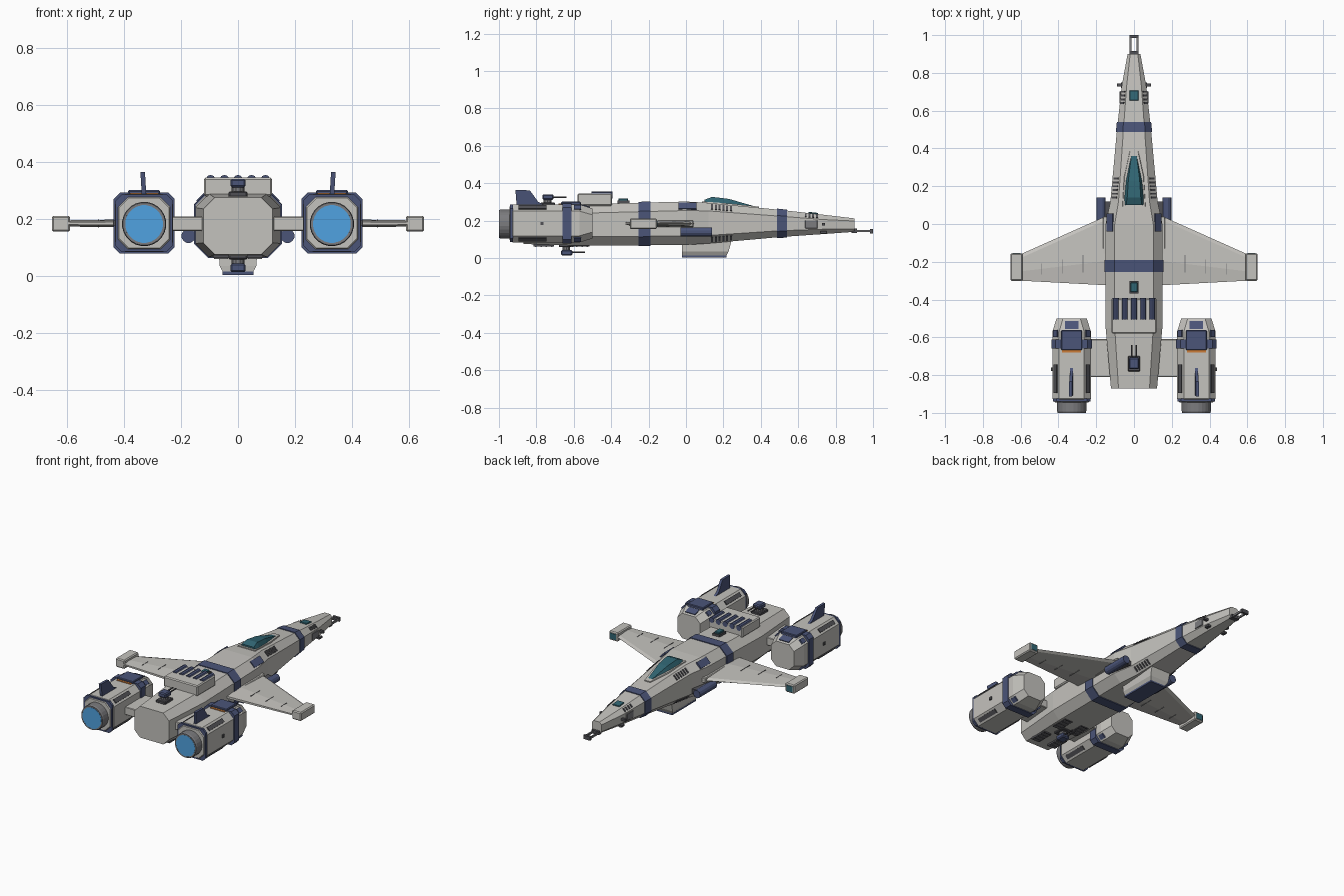
import bpy, bmesh, math
from mathutils import Matrix, Vector

if "Cube" in bpy.data.objects:
    bpy.data.objects.remove(bpy.data.objects["Cube"])


def mat(name, c):
    m = bpy.data.materials.new(name)
    m.diffuse_color = (*c, 1)
    m.use_nodes = True
    m.node_tree.nodes["Principled BSDF"].inputs["Base Color"].default_value = m.diffuse_color
    return m


HULL = mat("hull", (0.55, 0.54, 0.51))
NAVY = mat("navy", (0.07, 0.09, 0.19))
TEAL = mat("teal_glass", (0.03, 0.13, 0.17))
GLOW = mat("engine_glow", (0.08, 0.36, 0.75))
DARK = mat("dark_metal", (0.08, 0.08, 0.09))
METAL = mat("metal", (0.2, 0.2, 0.21))
ORANGE = mat("orange", (0.6, 0.2, 0.04))


def finish(name, bm, m):
    bmesh.ops.recalc_face_normals(bm, faces=bm.faces)
    me = bpy.data.meshes.new(name)
    bm.to_mesh(me)
    bm.free()
    me.materials.append(m)
    o = bpy.data.objects.new(name, me)
    bpy.context.collection.objects.link(o)
    return o


def skin(name, rings, m, closed=False):
    """Join equal rings of points into a solid (or a closed ring)."""
    bm = bmesh.new()
    vs = [[bm.verts.new(p) for p in r] for r in rings]
    n = len(vs[0])
    pairs = list(zip(vs, vs[1:] + vs[:1])) if closed else list(zip(vs, vs[1:]))
    for a, b in pairs:
        for i in range(n):
            bm.faces.new((a[i], a[(i + 1) % n], b[(i + 1) % n], b[i]))
    if not closed:
        bm.faces.new(vs[0])
        bm.faces.new(vs[-1])
    return finish(name, bm, m)


def octagon(y, w, zb, zt, c, cx=0):
    pts = [(w, zb + c), (w, zt - c), (w - c, zt), (c - w, zt),
           (-w, zt - c), (-w, zb + c), (c - w, zb), (w - c, zb)]
    return [(cx + x, y, z) for x, z in pts]


def box(name, loc, size, m=HULL, bevel=0, ry=0, rx=0):
    bm = bmesh.new()
    bmesh.ops.create_cube(bm, size=1)
    bmesh.ops.scale(bm, vec=size, verts=bm.verts)
    if bevel:
        bmesh.ops.bevel(bm, geom=bm.edges[:], offset=bevel, segments=1, affect='EDGES')
    bm.transform(Matrix.Translation(loc) @ Matrix.Rotation(ry, 4, 'Y') @ Matrix.Rotation(rx, 4, 'X'))
    return finish(name, bm, m)


def circle(y, r, cx, cz, n):
    return [(cx + r * math.cos(2 * math.pi * (i + .5) / n), y,
             cz + r * math.sin(2 * math.pi * (i + .5) / n)) for i in range(n)]


def rod(name, x, z, y0, y1, r, m, n=12):
    return skin(name, [circle(y0, r, x, z, n), circle(y1, r, x, z, n)], m)


# fuselage: y, half width, bottom, top, chamfer
SEC = [(-.87, .122, .075, .275, .04), (-.55, .15, .066, .288, .048), (.0, .15, .07, .302, .048),
       (.12, .125, .078, .295, .043), (.5, .09, .112, .258, .034), (.73, .065, .128, .232, .026),
       (.9, .034, .14, .212, .014)]


def hull(y, grow=0):
    for a, b in zip(SEC, SEC[1:]):
        if a[0] <= y <= b[0]:
            t = (y - a[0]) / (b[0] - a[0])
            w, zb, zt, c = [p + (q - p) * t for p, q in zip(a[1:], b[1:])]
            return w + grow, zb - grow, zt + grow, c + grow * .5


skin("fuselage", [octagon(*s) for s in SEC], HULL)
for nm, y0, y1 in (("nose_band", .487, .54), ("mid_band", -.255, -.19)):
    skin(nm, [octagon(y, *hull(y, .005)) for y in (y0, y1)], NAVY)

# canopy with frame
def canopy_ring(y, wb, wt, zt, zb):
    return [(-wb, y, zb), (wb, y, zb), (wt, y, zt), (-wt, y, zt)]

skin("canopy_frame", [canopy_ring(.085, .068, .06, .303, .27), canopy_ring(.25, .06, .05, .29, .26),
                      canopy_ring(.39, .025, .02, .275, .25)], HULL)
skin("canopy_glass", [canopy_ring(.1, .062, .042, .312, .28), canopy_ring(.14, .06, .036, .327, .28),
                      canopy_ring(.23, .052, .03, .316, .27), canopy_ring(.375, .02, .012, .274, .26)], TEAL)

# nose fork
for s in (1, -1):
    box("nose_prong", (s * .018, .94, .145), (.009, .11, .012), METAL)
box("nose_fork_tip", (0, .992, .144), (.048, .016, .024), DARK)
box("nose_fork_mount", (0, .9, .146), (.05, .03, .022), DARK)

# top details
box("nose_hatch", (0, .68, .238), (.048, .052, .012), TEAL, .002, 0, -.11)
box("dorsal_light_base", (0, -.335, .298), (.05, .065, .02), DARK)
box("dorsal_light", (0, -.335, .305), (.036, .052, .028), TEAL, .003)
box("radiator_block", (0, -.487, .312), (.24, .185, .066), HULL, .006)
for i in range(5):
    rod("radiator_tube", (i - 2) * .048, .337, -.505, -.393, .0175, NAVY, 10)

# twin gun turrets above and below the tail
def turret(name, y, z, s):
    box(name + "_base", (0, y, z), (.066, .08, .02), DARK, .004)
    rod_ring = [[(.022 * math.cos(a * math.pi / 5), y + .022 * math.sin(a * math.pi / 5), z + s * h)
                 for a in range(10)] for h in (0, .03)]
    skin(name + "_neck", rod_ring, METAL)
    box(name + "_head", (0, y + .002, z + s * .04), (.054, .06, .03), NAVY, .006)
    for q in (1, -1):
        rod(name + "_barrel", q * .011, z + s * .038, y + .02, y + .1, .0045, DARK, 8)

turret("top_turret", -.74, .286, 1)
turret("belly_turret", -.64, .068, -1)

# belly pod and rear vents
def pod_ring(z, w, y0, y1):
    return [(-w, y0, z), (w, y0, z), (w, y1, z), (-w, y1, z)]

skin("belly_pod", [pod_ring(.012, .052, -.02, .215), pod_ring(.035, .065, -.022, .228),
                   pod_ring(.1, .068, -.022, .245)], HULL)
box("belly_pod_plate", (0, .097, .009), (.108, .238, .011), NAVY)
for s in (1, -1):
    for y in (-.57, -.76):
        box("belly_vent", (s * .06, y, .068), (.055, .11, .012), DARK)
        for k in range(4):
            box("belly_vent_slat", (s * .06, y - .042 + k * .028, .063), (.05, .008, .008), METAL)

# paired parts
for s in (1, -1):
    # wing with tip pod
    def wing_ring(x, y0, y1, t, z=.184):
        return [(s * x, y0, z - t * .4), (s * x, y0, z + t * .4), (s * x, y0 + (y1 - y0) * .35, z + t),
                (s * x, y1 - .02, z + t * .6), (s * x, y1, z), (s * x, y1 - .02, z - t * .6),
                (s * x, y0 + (y1 - y0) * .35, z - t)]
    skin("wing", [wing_ring(.13, -.325, .05, .018), wing_ring(.6, -.3, -.16, .011)], HULL)
    box("wing_root", (s * .15, -.06, .184), (.03, .2, .034), HULL, .004)
    for x in (.27, .38, .49):
        t = (x - .13) / .47
        yf, yb = .05 - .21 * t, -.325 + .025 * t
        box("wing_panel_line", (s * x, yb + (yf - yb) * .35, .184), (.003, (yf - yb) * .3, .038 - .014 * t), METAL)
    box("wingtip_pod", (s * .622, -.228, .183), (.064, .145, .056), HULL, .006)
    box("wingtip_light", (s * .622, -.156, .183), (.042, .006, .036), TEAL)

    # side tubes, chamfer panels and grilles
    rod("side_tube", s * .174, .14, -.03, .14, .025, NAVY, 12)
    box("side_tube_mount", (s * .14, .055, .14), (.05, .13, .03), DARK)
    box("shoulder_panel", (s * .127, .008, .277), (.045, .095, .01), NAVY, 0, s * math.pi / 4)
    for k in range(6):
        y = .14 + k * .02
        w, zb, zt, c = hull(y)
        for z, r in ((zt - c / 2, 1), (zb + c / 2, -1)):
            box("grille_slat", (s * (w - c / 2), y, z), (.036, .01, .009), DARK, 0, r * s * math.pi / 4)
    for k in range(4):
        y = .64 + k * .02
        w, zb, zt, c = hull(y)
        box("nose_grille", (s * (w - c / 2), y, zt - c / 2), (.024, .01, .009), DARK, 0, s * math.pi / 4)
    box("nose_side_hatch", (s * .073, .67, .18), (.008, .066, .044), METAL, .002)
    box("nose_sensor", (s * .073, .735, .18), (.036, .016, .014), DARK)
    box("lower_nose_sensor", (s * .06, .735, .138), (.02, .03, .012), DARK)

    # engine nacelle on its pylon
    cx = s * .33
    box("engine_pylon", (s * .175, -.71, .183), (.15, .2, .05), HULL, .003)
    skin("nacelle", [octagon(y, w, .185 - w, .185 + w, c, cx) for y, w, c in
                     ((-.945, .088, .034), (-.925, .102, .036), (-.57, .102, .036), (-.5, .08, .034))], HULL)
    skin("nacelle_band", [octagon(y, .107, .078, .292, .022, cx) for y in (-.66, -.612)], NAVY)
    skin("nacelle_rear_trim", [octagon(y, .1, .085, .285, .02, cx) for y in (-.94, -.925)], NAVY)
    skin("nozzle", [circle(y, r, cx, .182, 24) for y, r in
                    ((-.94, .078), (-.99, .078), (-1, .075), (-1, .068), (-.965, .066), (-.94, .06))], METAL)
    # inner glow sits in the hollow nozzle mouth
    rod("nozzle_glow", cx, .182, -.9995, -.97, .068, METAL, 24).hide_render = False
    rod("engine_glow", cx, .182, -1.0005, -.96, .0665, GLOW, 24)
    box("nacelle_top_box", (cx, -.615, .288), (.112, .105, .026), NAVY, .004)
    box("nacelle_stripe", (cx, -.674, .285), (.1, .014, .012), ORANGE)
    box("nacelle_front_panel", (cx, -.535, .277), (.07, .045, .008), NAVY, 0, 0, -.3)
    # tail fin
    prof = [(-.905, .275), (-.735, .275), (-.79, .3), (-.835, .362), (-.912, .364)]
    skin("tail_fin", [[(cx + q * .008 + s * (z - .28) * .06, y, z) for y, z in prof] for q in (-1, 1)], NAVY)
    # small nacelle vents and bolts
    for q in (1, -1):
        for r in (1, -1):
            box("nacelle_vent", (cx + q * .085, -.82, .185 + r * .085), (.026, .15, .009), DARK,
                0, q * r * math.pi / 4)
            box("nacelle_corner_panel", (cx + q * .085, -.58, .185 + r * .085), (.03, .035, .01), NAVY,
                0, q * r * math.pi / 4)
        box("nacelle_bolt", (cx + q * .103, -.77, .185), (.012, .018, .018), DARK)
